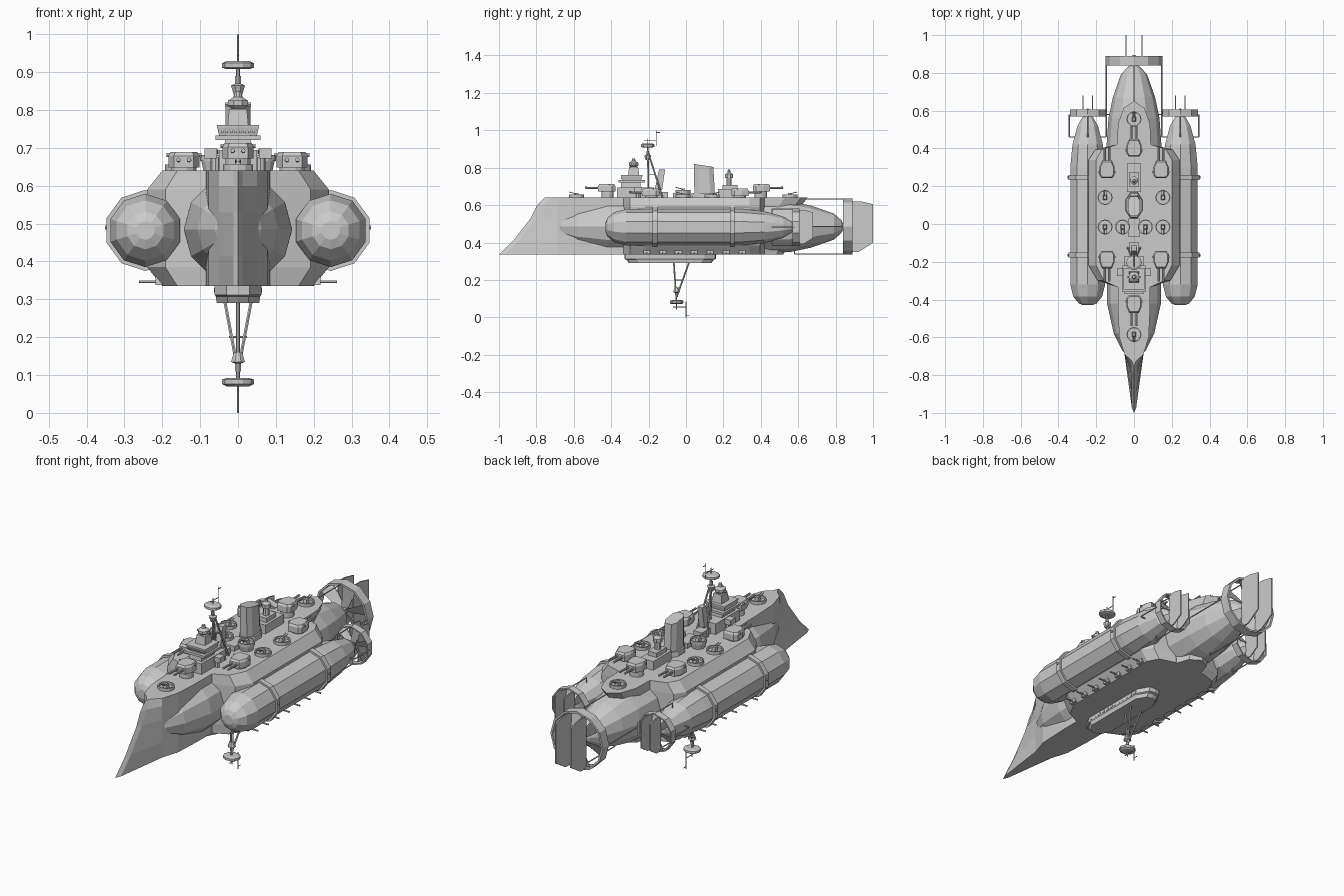
import bpy, bmesh
from math import sin, cos, pi
from mathutils import Vector

if "Cube" in bpy.data.objects:
    bpy.data.objects.remove(bpy.data.objects["Cube"])


def loft(name, rings, cap=True):
    """Skin a list of equal-length vertex loops."""
    bm = bmesh.new()
    vs = [[bm.verts.new(p) for p in r] for r in rings]
    n = len(rings[0])
    for a, b in zip(vs, vs[1:]):
        for i in range(n):
            j = (i + 1) % n
            bm.faces.new((a[i], a[j], b[j], b[i]))
    if cap:
        bm.faces.new(vs[0])
        bm.faces.new(vs[-1])
    bmesh.ops.recalc_face_normals(bm, faces=bm.faces)
    me = bpy.data.meshes.new(name)
    bm.to_mesh(me)
    bm.free()
    ob = bpy.data.objects.new(name, me)
    bpy.context.collection.objects.link(ob)
    return ob


def box(name, c, s, top=(1, 1), shift=0):
    """Box by centre and size; top face may be scaled and moved in y."""
    q = [(-.5, -.5), (.5, -.5), (.5, .5), (-.5, .5)]
    lo = [(c[0] + a * s[0], c[1] + b * s[1], c[2] - s[2] / 2) for a, b in q]
    hi = [(c[0] + a * s[0] * top[0], c[1] + b * s[1] * top[1] + shift, c[2] + s[2] / 2) for a, b in q]
    return loft(name, [lo, hi])


def spin_y(name, prof, n, x, z, cap=True):
    """Round body along y from (y, radius) pairs."""
    return loft(name, [[(x + r * sin(2 * pi * i / n), y, z + r * cos(2 * pi * i / n)) for i in range(n)]
                       for y, r in prof], cap)


def spin_z(name, prof, n, x, y, sy=1):
    """Round body along z from (z, radius) pairs."""
    return loft(name, [[(x + r * sin(2 * pi * (i + .5) / n), y + sy * r * cos(2 * pi * (i + .5) / n), z)
                        for i in range(n)] for z, r in prof])


def tube(name, y0, y1, ro, ri, n, x, z):
    """Open ring along y with wall thickness."""
    return spin_y(name, [(y0, ri), (y0, ro), (y1, ro), (y1, ri), (y0, ri)], n, x, z, False)


def rod(name, a, b, r=.003, n=6):
    a, b = Vector(a), Vector(b)
    q = (b - a).to_track_quat('Z', 'Y')
    ring = [q @ Vector((r * cos(2 * pi * i / n), r * sin(2 * pi * i / n), 0)) for i in range(n)]
    return loft(name, [[a + v for v in ring], [b + v for v in ring]])


def mirror_outline(half):
    """Close a half outline (starting and ending at x=0) into a loop."""
    return half + [(-x, y) for x, y in half[-2:0:-1]]


# Central hull with ram bow
levels = [(.335, -1.0, .52), (.415, -.92, .55), (.53, -.83, .6), (.60, -.795, .62), (.64, -.755, .65)]
rings = []
for z, bow, stern in levels:
    half = [(0, bow), (.012, bow + .03), (.05, -.69), (.078, -.6), (.085, -.45), (.09, .4),
            (.085, stern - .12), (.055, stern - .035), (0, stern)]
    rings.append([(x, y, z) for x, y in mirror_outline(half)])
loft("central_hull", rings)

# Wide midship hull
rings = []
for z, w in [(.335, .2), (.385, .24), (.59, .24), (.64, .2)]:
    half = [(0, -.34), (.085, -.335), (w * .8, -.3), (w, -.22), (w, .34), (w * .85, .395), (.09, .42), (0, .42)]
    rings.append([(x, y, z) for x, y in mirror_outline(half)])
loft("midship_hull", rings)

# Gas bodies
spin_y("central_gas_body", [(-.7, .03), (-.67, .062), (-.58, .107), (-.42, .143), (.42, .145), (.56, .135),
                            (.67, .112), (.79, .07), (.83, .035), (.845, .008)], 12, 0, .485)
for s in (1, -1):
    x = s * .245
    spin_y("side_gas_body", [(-.43, .025), (-.42, .05), (-.385, .08), (-.32, .097), (.3, .097), (.42, .085),
                             (.52, .057), (.565, .03), (.58, .006)], 10, x, .482)
    for y in (-.165, .247):
        tube("gas_body_band", y - .013, y + .013, .107, .09, 10, x, .482)
        rod("band_outrigger", (s * .2, y, .49), (s * .352, y, .49), .006)


def propulsor(x, z, y0, y1, R, n, ystart, yfin, fin_x, rbody):
    """Shrouded propeller with stays and twin rudders."""
    tube("propeller_duct", y0, y1, R, R * .93, n, x, z)
    spin_y("propeller_hub", [(y0 - .03, R * .14), (y1 - .01, R * .12), (y1 + .005, R * .04)], 8, x, z)
    ym = (y0 + y1) / 2
    for k in range(4):
        a = k * pi / 2
        dx, dz = sin(a), cos(a)
        e = R * .98
        rod("duct_stay", (x + e * dx, ystart, z + e * dz), (x + e * dx, y0 + .01, z + e * dz), .003)
        rod("stay_root", (x + rbody * dx, ystart, z + rbody * dz), (x + e * dx, ystart, z + e * dz), .003)
    # pitched blades
    for k in range(6):
        a = k * pi / 3 + .25
        u = Vector((sin(a), 0, cos(a)))
        t = Vector((cos(a), 0, -sin(a)))
        o = Vector((x, ym, z))
        ring = []
        for rr, w in [(.1, .07), (.9, .22)]:
            f = t * (R * w) + Vector((0, R * .08, 0))
            p = o + u * (R * rr)
            d = Vector((0, .002, 0))
            ring.append([p - f - d, p + f - d, p + f + d, p - f + d])
        loft("propeller_blade", ring)
    for s in (1, -1):
        fx = x + s * fin_x
        prof = [(y1 - .015, -.9), (y1 + .3 * (yfin - y1), -.9), (yfin, -.58), (yfin, .8),
                (y1 + .4 * (yfin - y1), .9), (y1 - .015, .9)]
        loft("rudder", [[(fx + d, y, z + R * h) for y, h in prof] for d in (-.003, .003)])


propulsor(0, .485, .84, .89, .15, 12, .58, 1.0, .043, .12)
for s in (1, -1):
    propulsor(s * .245, .482, .57, .607, .1, 10, .46, .68, .025, .07)


# Twin gun turrets
def turret(x, y, z, d):
    spin_z("turret_barbette", [(.63, .034), (z + .006, .034)], 12, x, y)
    half = [(-.026, .05), (.026, .05), (.041, .015), (.041, -.025), (.028, -.042), (-.028, -.042),
            (-.041, -.025), (-.041, .015)]
    loft("turret_house", [[(x + a * k, y + d * b * k, z + h) for a, b in half]
                          for h, k in [(.005, 1), (.036, 1), (.046, .86)]])
    for s in (1, -1):
        rod("turret_barrel", (x + s * .014, y + d * .035, z + .024), (x + s * .014, y + d * .12, z + .026), .0055, 8)
        rod("turret_sight", (x + s * .032, y - d * .01, z + .038), (x + s * .046, y - d * .01, z + .038), .006)


for d, yc, ys in [(1, .4, .285), (-1, -.42, -.185)]:
    turret(0, yc, .667, d)
    for s in (1, -1):
        turret(s * .143, ys, .643, d)


# Light gun tubs
def light_gun(x, y, z, d):
    spin_z("gun_tub_floor", [(.63, .03), (z + .004, .039)], 12, x, y)
    n = 12
    rings = [[(x + r * sin(2 * pi * i / n), y + r * cos(2 * pi * i / n), h) for i in range(n)]
             for h, r in [(z, .034), (z, .04), (z + .016, .04), (z + .016, .034), (z, .034)]]
    loft("gun_tub_wall", rings, False)
    box("light_gun_mount", (x, y, z + .012), (.022, .026, .024), (.6, .7))
    for s in (1, -1):
        rod("light_gun_barrel", (x + s * .006, y, z + .02), (x + s * .006, y + d * .04, z + .03), .0025)


light_gun(0, .555, .64, 1)
light_gun(0, -.585, .64, -1)
for s in (1, -1):
    light_gun(s * .153, .14, .64, 1)
    light_gun(s * .153, -.016, .64, -1)
    light_gun(s * .06, -.016, .665, -1)

# Forward bridge
box("forward_deckhouse", (0, -.27, .665), (.1, .2, .06))
box("bridge_base", (0, -.295, .705), (.075, .11, .06), (.9, .9))
box("bridge_platform", (0, -.29, .727), (.12, .14, .012))
box("bridge_house", (0, -.29, .744), (.1, .1, .022), (1.1, 1.1))
box("bridge_roof", (0, -.29, .757), (.112, .115, .006))
box("bridge_tower", (0, -.28, .78), (.055, .06, .045), (.85, .8))
spin_z("bridge_director", [(.8, .014), (.812, .028), (.825, .028), (.835, .012), (.85, .008)], 8, 0, -.28)
rod("rangefinder", (-.034, -.28, .815), (.034, -.28, .815), .006)
for s in (1, -1):
    box("bridge_wing_gun", (s * .072, -.255, .685), (.034, .04, .026))
    rod("wing_gun_support", (s * .06, -.255, .63), (s * .06, -.255, .675), .012, 8)
for i in range(8):
    box("bridge_window", (-.042 + i * .012, -.344, .744), (.007, .006, .009))

# Funnels
box("rear_uptake_base", (0, -.13, .65), (.05, .07, .04))
box("small_funnel", (0, -.148, .735), (.03, .04, .11), (.9, .8), .02)
spin_z("funnel_base", [(.63, .05), (.665, .046)], 8, 0, .1, 1.5)
lo = [(-.02, -.055), (.02, -.055), (.034, -.03), (.034, .03), (.02, .055), (-.02, .055), (-.034, .03), (-.034, -.03)]
loft("main_funnel", [[(a * k, .1 + b * k + sh, h - b * rake) for a, b in lo]
                     for h, k, sh, rake in [(.65, 1, 0, 0), (.812, .95, -.006, .15)]])

# Aft superstructure
box("aft_deckhouse", (0, .245, .66), (.075, .15, .05))
box("aft_house_upper", (0, .235, .695), (.05, .08, .025))
spin_z("aft_tower", [(.7, .016), (.745, .014)], 8, 0, .23)
spin_z("aft_director", [(.745, .022), (.765, .022), (.775, .01), (.79, .006)], 8, 0, .23)
box("catwalk_house", (0, -.02, .65), (.06, .1, .03))


# Tripod masts above and below
def mast(base, apex, yf, yr, ya, yant, end):
    d = 1 if apex > base else -1
    rod("mast_leg", (0, yf, base), (0, ya, apex + d * .035), .005)
    m = (base + apex) / 2
    for s in (1, -1):
        rod("mast_leg", (s * .034, yr, base), (0, ya, apex), .0045)
    rod("mast_crosstree", (-.024, (yr + ya) / 2, m), (.024, (yr + ya) / 2, m), .003)
    rod("mast_brace", (0, (yf + ya) / 2, m), (0, (yr + ya) / 2, m), .003)
    spin_z("mast_top", [(apex - d * .05, .012), (apex - d * .025, .02), (apex - d * .02, .008), (apex, .008)], 8, 0, ya)
    spin_z("mast_platform", [(apex + d * .018, .03), (apex + d * .022, .042), (apex + d * .034, .042),
                             (apex + d * .04, .03)], 10, 0, ya, .9)
    h = apex + d * .055
    rod("aerial_arm", (0, ya, apex + d * .03), (0, ya, h + d * .012), .0025)
    rod("aerial_boom", (0, ya - .02, h), (0, yant, h), .002)
    rod("aerial_whip", (0, yant, h - d * .03), (0, yant, end), .002)
    rod("aerial_tip", (0, yant, end - d * .012), (0, yant + .02, end - d * .012), .002)


mast(.64, .89, -.2, -.125, -.205, -.16, 1.0)
mast(.29, .11, -.065, .015, -.05, 0.0, 0.0)

# Keel gondola with window posts
half = [(0, -.33), (.03, -.325), (.062, -.27), (.062, .1), (.03, .155), (0, .16)]
loft("keel_gondola", [[(x * k, -.085 + (y + .085) * k, z) for x, y in mirror_outline(half)]
                      for z, k in [(.29, .9), (.308, .95), (.312, 1), (.338, 1)]])
for s in (1, -1):
    for i in range(12):
        box("gondola_window", (s * .0605, -.25 + i * .03, .324), (.006, .016, .012))

# Broadside guns along the lower hull edge
for s in (1, -1):
    for i in range(7):
        y = -.21 + i * .085
        box("casemate", (s * .2, y, .35), (.035, .035, .024))
        rod("casemate_barrel", (s * .2, y, .346), (s * .262, y, .346), .004)
